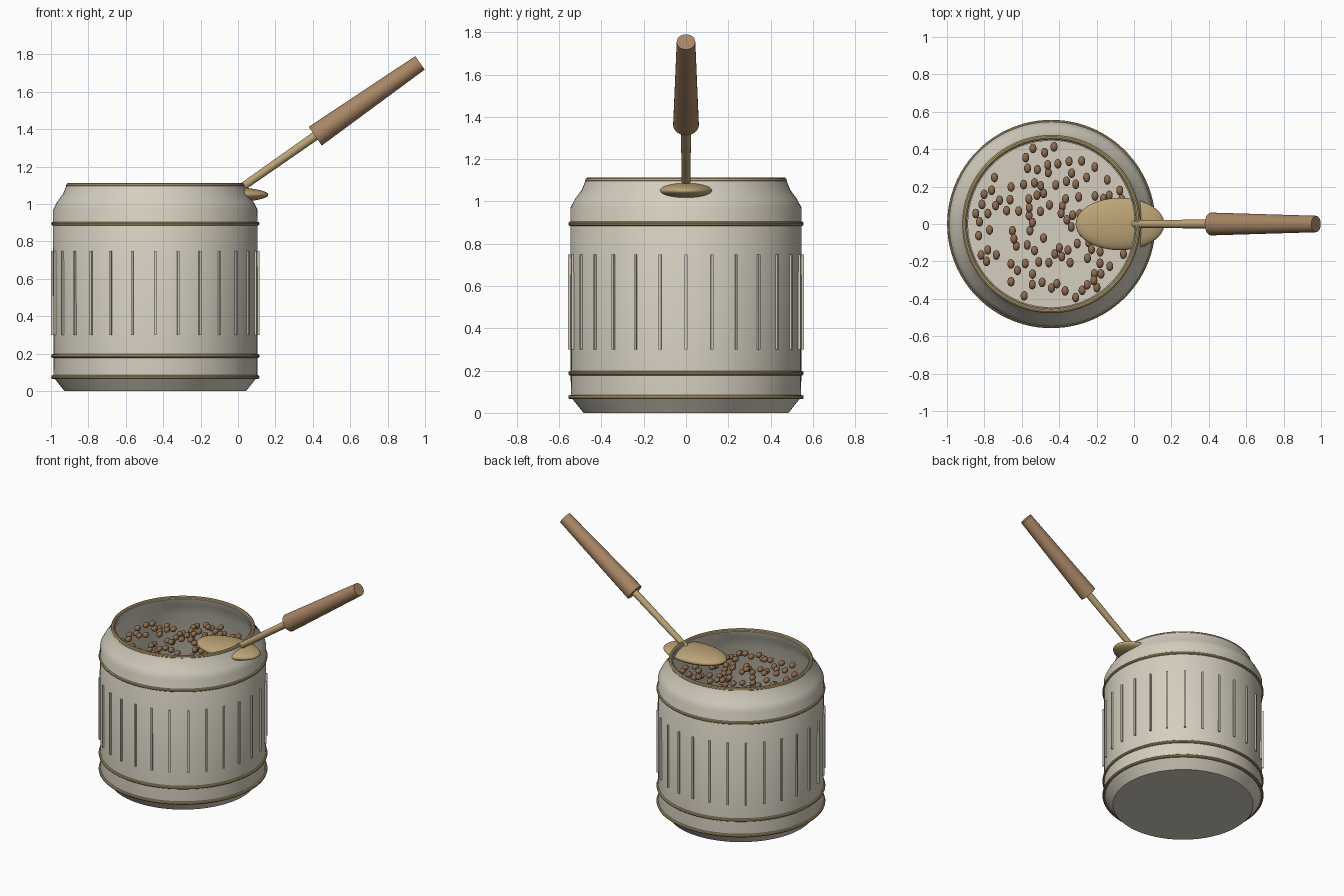
import bpy, bmesh, math, random
from mathutils import Vector, Matrix

if "Cube" in bpy.data.objects:
    bpy.data.objects.remove(bpy.data.objects["Cube"])

CX = -0.442  # canister axis
random.seed(7)


def material(name, rgb):
    m = bpy.data.materials.new(name)
    m.diffuse_color = (*rgb, 1)
    m.use_nodes = True
    m.node_tree.nodes["Principled BSDF"].inputs["Base Color"].default_value = m.diffuse_color
    return m


CREAM = material("cream_enamel", (0.66, 0.62, 0.52))
BRASS = material("brass", (0.50, 0.37, 0.18))
WOOD = material("wood", (0.40, 0.24, 0.13))
BEAN = material("roasted_bean", (0.27, 0.15, 0.08))


def finish(bm, name, mat, angle=35):
    bmesh.ops.recalc_face_normals(bm, faces=bm.faces)
    me = bpy.data.meshes.new(name)
    bm.to_mesh(me)
    bm.free()
    ob = bpy.data.objects.new(name, me)
    bpy.context.collection.objects.link(ob)
    me.materials.append(mat)
    bpy.ops.object.select_all(action='DESELECT')
    ob.select_set(True)
    bpy.context.view_layer.objects.active = ob
    bpy.ops.object.shade_smooth_by_angle(angle=math.radians(angle))
    return ob


def lathe(name, profile, mat, closed=False, n=96):
    """Spin an (r, z) profile around the canister axis."""
    bm = bmesh.new()
    vs = [bm.verts.new((CX + r, 0, z)) for r, z in profile]
    es = [bm.edges.new(p) for p in zip(vs, vs[1:])]
    if closed:
        es.append(bm.edges.new((vs[-1], vs[0])))
    bmesh.ops.spin(bm, geom=vs + es, cent=(CX, 0, 0), axis=(0, 0, 1),
                   angle=2 * math.pi, steps=n, use_duplicate=False)
    bmesh.ops.remove_doubles(bm, verts=bm.verts, dist=1e-5)
    return finish(bm, name, mat)


def ring(name, r, z, t):
    circle = [(r + t * math.cos(a * math.pi / 5), z + t * math.sin(a * math.pi / 5))
              for a in range(10)]
    return lathe(name, circle, BRASS, closed=True)


def rod(name, a, b, r1, r2, mat):
    a, b = Vector(a), Vector(b)
    d = b - a
    mx = Matrix.Translation((a + b) / 2) @ d.to_track_quat('Z', 'Y').to_matrix().to_4x4()
    bm = bmesh.new()
    bmesh.ops.create_cone(bm, cap_ends=True, segments=32, radius1=r1, radius2=r2,
                          depth=d.length, matrix=mx)
    return finish(bm, name, mat)


# Hollow canister: outside wall, shoulder, lip, inside wall and floor
lathe("canister_body", [
    (0, 0), (0.485, 0), (0.545, 0.075), (0.547, 0.97), (0.525, 1.012),
    (0.493, 1.055), (0.475, 1.10), (0.445, 1.10), (0.46, 1.05), (0.515, 0.96),
    (0.515, 0.10), (0.46, 0.05), (0, 0.05)], CREAM)

# Brass rim and bands
ring("rim_ring", 0.464, 1.10, 0.013)
for i, z in enumerate((0.075, 0.188, 0.895)):
    ring(f"band_{i + 1}", 0.546, z, 0.011)

# Vertical ribs around the body
bm = bmesh.new()
for i in range(28):
    mx = (Matrix.Translation((CX, 0, 0.525)) @ Matrix.Rotation(i * math.tau / 28, 4, 'Z')
          @ Matrix.Translation((0.547, 0, 0)) @ Matrix.Diagonal((0.02, 0.012, 0.45, 1)))
    bmesh.ops.create_cube(bm, size=1, matrix=mx)
finish(bm, "body_ribs", CREAM)

# Loose beans near the top, kept apart from each other
bm = bmesh.new()
spots = []
while len(spots) < 112:
    a, r = random.uniform(0, math.tau), 0.42 * math.sqrt(random.uniform(0.02, 1))
    p = Vector((CX + r * math.cos(a), r * math.sin(a)))
    if any((p - q).length < 0.035 for q in spots):
        continue
    spots.append(p)
    mx = (Matrix.Translation((p.x, p.y, random.uniform(0.93, 0.98)))
          @ Matrix.Diagonal((0.019, 0.026, 0.019, 1)))
    bmesh.ops.create_uvsphere(bm, u_segments=14, v_segments=8, radius=1, matrix=mx)
finish(bm, "beans", BEAN, 60)

# Scoop: shallow bowl, brass stem and tapered wooden grip
bm = bmesh.new()
bmesh.ops.create_uvsphere(bm, u_segments=48, v_segments=24, radius=1,
                          matrix=Matrix.Translation((-0.075, 0, 1.05))
                          @ Matrix.Diagonal((0.237, 0.14, 0.042, 1)))
finish(bm, "scoop_bowl", BRASS, 60)
rod("scoop_stem", (0.0, 0, 1.075), (0.45, 0, 1.39), 0.021, 0.024, BRASS)
rod("scoop_grip", (0.413, 0, 1.363), (0.973, 0, 1.755), 0.061, 0.044, WOOD)
